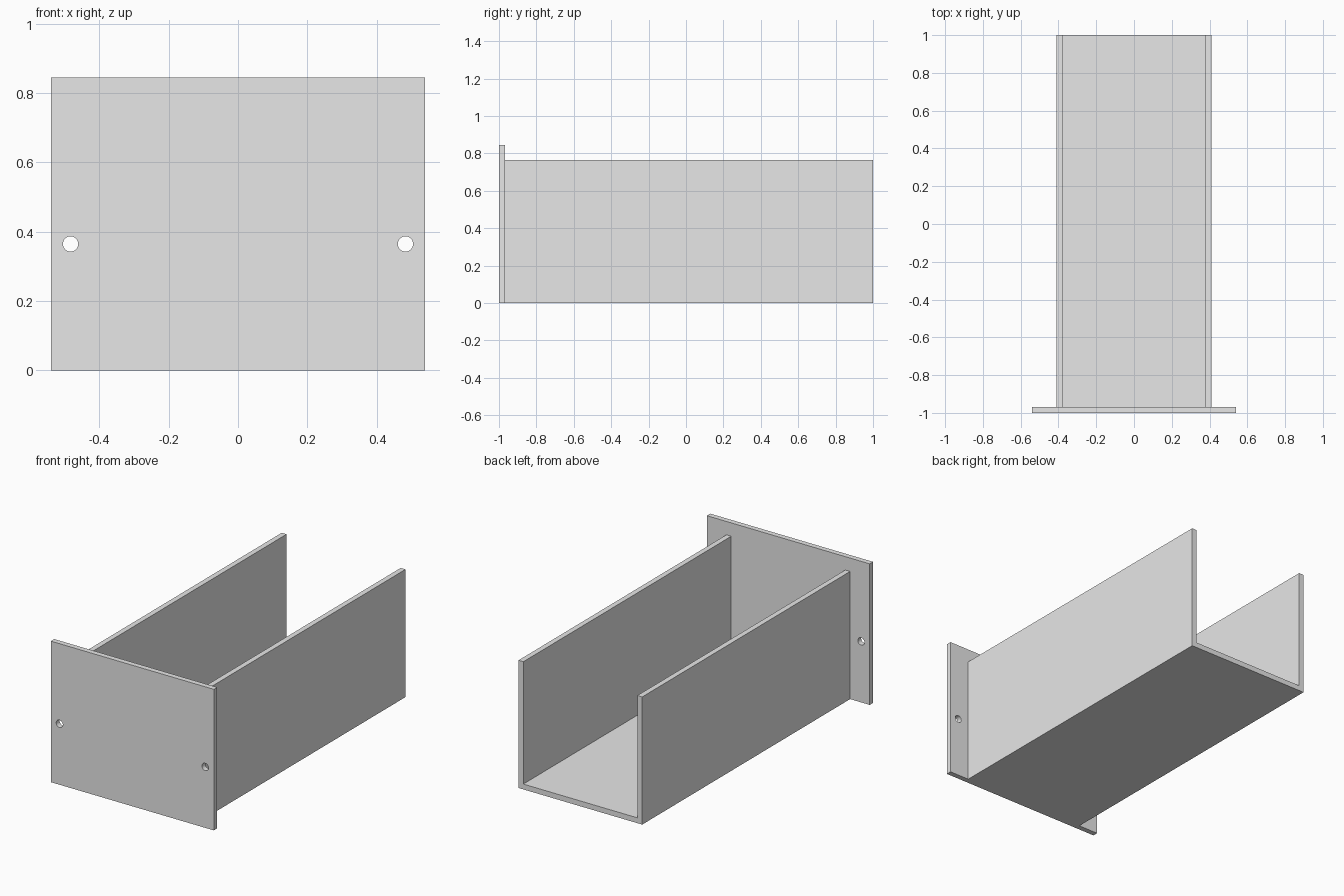
import bpy
import bmesh

cube = bpy.data.objects.get("Cube")
if cube:
    bpy.data.objects.remove(cube, do_unlink=True)

WALL = 0.032            # sheet thickness
HALF_W, HEIGHT = 0.41, 0.765
FRONT, BACK = -1.0, 1.0

grey = bpy.data.materials.new("light grey")
grey.use_nodes = True
colour = (0.8, 0.8, 0.8, 1)
grey.diffuse_color = colour
grey.node_tree.nodes["Principled BSDF"].inputs["Base Color"].default_value = colour


def extrude_profile(name, points, y0, y1):
    """Extrude an x-z outline from y0 to y1."""
    bm = bmesh.new()
    face = bm.faces.new([bm.verts.new((x, y0, z)) for x, z in points])
    new = bmesh.ops.extrude_face_region(bm, geom=[face])["geom"]
    verts = [v for v in new if isinstance(v, bmesh.types.BMVert)]
    bmesh.ops.translate(bm, verts=verts, vec=(0, y1 - y0, 0))
    bmesh.ops.recalc_face_normals(bm, faces=bm.faces)
    mesh = bpy.data.meshes.new(name)
    bm.to_mesh(mesh)
    bm.free()
    mesh.materials.append(grey)
    obj = bpy.data.objects.new(name, mesh)
    bpy.context.collection.objects.link(obj)
    return obj


# U-shaped tray: floor and two side walls, open at the top and back
half = [(HALF_W, 0), (HALF_W, HEIGHT), (HALF_W - WALL, HEIGHT), (HALF_W - WALL, WALL)]
outline = half + [(-x, z) for x, z in reversed(half)]
extrude_profile("tray", outline, FRONT + WALL, BACK)

# Wide front panel
panel = extrude_profile("front_panel", [(-0.54, 0), (0.54, 0), (0.54, 0.845), (-0.54, 0.845)],
                        FRONT, FRONT + WALL)

# Screw holes through the panel flanges
for side in (-1, 1):
    bpy.ops.mesh.primitive_cylinder_add(vertices=32, radius=0.022, depth=0.2,
                                        location=(side * 0.483, FRONT, 0.365),
                                        rotation=(1.5708, 0, 0))
    cutter = bpy.context.object
    cutter.name = "hole_cutter"
    cutter.hide_render = True
    cutter.data.materials.append(grey)
    mod = panel.modifiers.new("screw_hole", 'BOOLEAN')
    mod.operation = 'DIFFERENCE'
    mod.solver = 'EXACT'
    mod.object = cutter
    bpy.context.view_layer.objects.active = panel
    bpy.ops.object.modifier_apply(modifier=mod.name)
    bpy.data.objects.remove(cutter, do_unlink=True)

# Smooth hole walls, crisp sheet edges
bpy.ops.object.select_all(action='DESELECT')
panel.select_set(True)
bpy.context.view_layer.objects.active = panel
bpy.ops.object.shade_smooth_by_angle()
